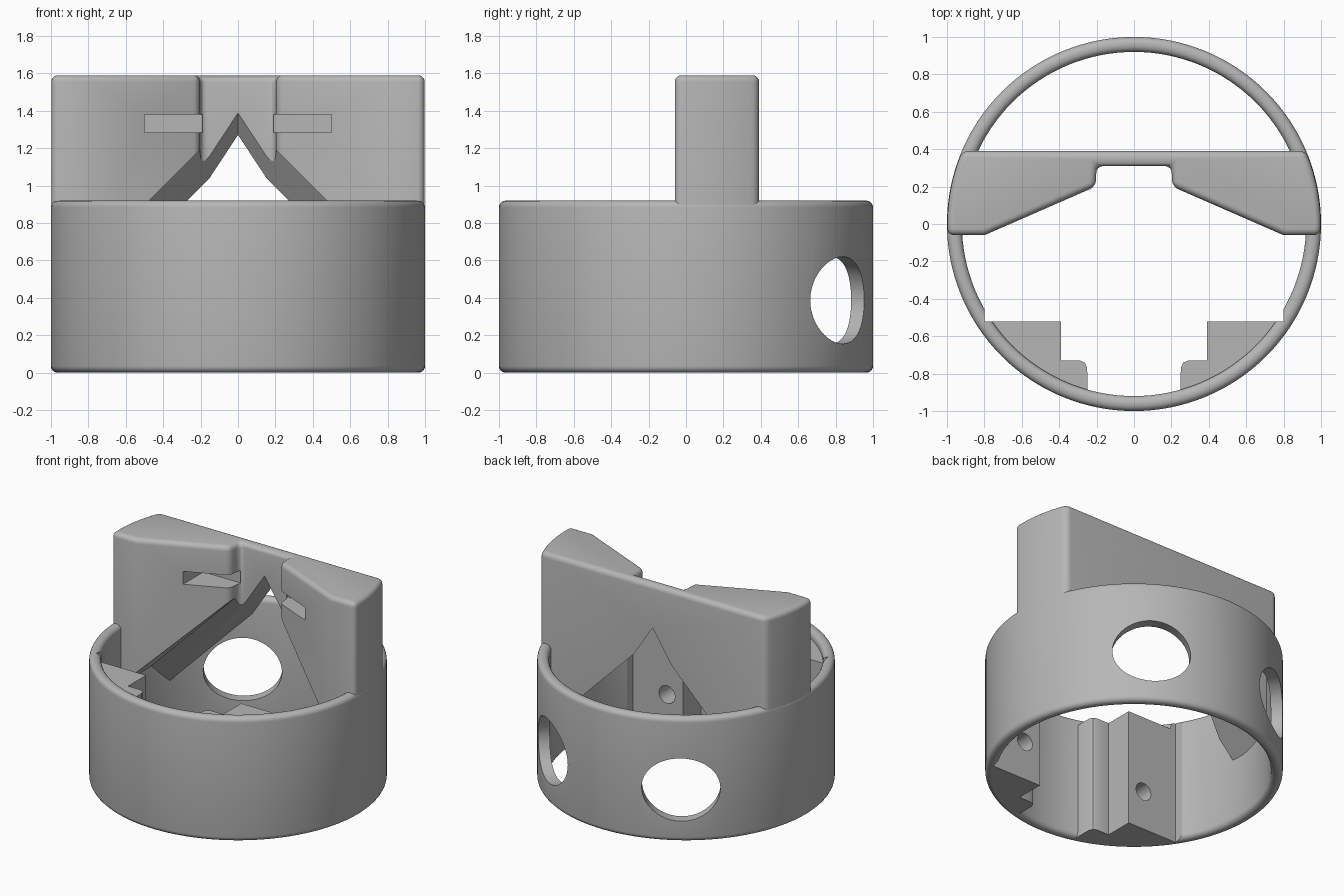
import bpy, bmesh, math
from math import cos, sin, asin, pi, radians

cube = bpy.data.objects.get("Cube")
if cube:
    bpy.data.objects.remove(cube, do_unlink=True)

grey = bpy.data.materials.new("plain_grey")
grey.use_nodes = True
grey.diffuse_color = (0.47, 0.47, 0.47, 1)
grey.node_tree.nodes["Principled BSDF"].inputs["Base Color"].default_value = grey.diffuse_color


def loft(name, rings, closed=False):
    """Skin equal-length loops of points; cap the ends unless closed."""
    bm = bmesh.new()
    loops = [[bm.verts.new(p) for p in ring] for ring in rings]
    pairs = list(zip(loops, loops[1:]))
    if closed:
        pairs.append((loops[-1], loops[0]))
    else:
        bm.faces.new(loops[0])
        bm.faces.new(loops[-1])
    n = len(loops[0])
    for a, b in pairs:
        for i in range(n):
            j = (i + 1) % n
            bm.faces.new((a[i], a[j], b[j], b[i]))
    bmesh.ops.recalc_face_normals(bm, faces=bm.faces)
    mesh = bpy.data.meshes.new(name)
    bm.to_mesh(mesh)
    bm.free()
    mesh.materials.append(grey)
    obj = bpy.data.objects.new(name, mesh)
    bpy.context.collection.objects.link(obj)
    return obj


def prism(name, outline, z0, z1):
    return loft(name, [[(x, y, z) for x, y in outline] for z in (z0, z1)])


def box(name, x0, x1, y0, y1, z0, z1):
    return prism(name, [(x0, y0), (x1, y0), (x1, y1), (x0, y1)], z0, z1)


def apply(obj, mod):
    bpy.context.view_layer.objects.active = obj
    bpy.ops.object.modifier_apply(modifier=mod.name)


def cut(obj, cutter):
    mod = obj.modifiers.new("cut", "BOOLEAN")
    mod.operation = "DIFFERENCE"
    mod.solver = "EXACT"
    mod.object = cutter
    apply(obj, mod)
    bpy.data.objects.remove(cutter, do_unlink=True)


def bevel(obj, width):
    mod = obj.modifiers.new("bevel", "BEVEL")
    mod.width = width
    mod.segments = 5
    mod.limit_method = "ANGLE"
    mod.angle_limit = radians(30)
    apply(obj, mod)


def smooth(obj):
    bpy.ops.object.select_all(action="DESELECT")
    obj.select_set(True)
    bpy.context.view_layer.objects.active = obj
    bpy.ops.object.shade_smooth_by_angle(angle=radians(28))


def arc(radius, a0, a1, n):
    return [(radius * cos(a0 + (a1 - a0) * i / n), radius * sin(a0 + (a1 - a0) * i / n))
            for i in range(n + 1)]


# Round collar with softened rims
SEG = 128
section = [(0.92, 0), (1, 0), (1, 0.92), (0.92, 0.92)]
collar = loft("collar", [[(r * cos(2 * pi * k / SEG), r * sin(2 * pi * k / SEG), z)
                          for r, z in section] for k in range(SEG)], closed=True)
bevel(collar, 0.036)

# Two oval windows in the back and a shallow relief beside the blocks
for angle in (radians(57), radians(123)):
    rings = []
    for r in (0.7, 1.2):
        rings.append([(r * cos(angle) - w * sin(angle), r * sin(angle) + w * cos(angle), z)
                      for w, z in ((0.265 * cos(t), 0.387 + 0.233 * sin(t))
                                   for t in (2 * pi * k / 48 for k in range(48)))])
    cut(collar, loft("window_cutter", rings))
cut(collar, box("relief_cutter", -0.8, 0.8, -0.52, 0, -0.1, 1.1))
smooth(collar)

# Upright wall: thin centre plate and two tapering wings
half = [(0.2, 0.31), (0.205, 0.2), (0.8, -0.06)] + arc(0.998, asin(-0.06), asin(0.392), 8)
wall = prism("upright_wall", half + [(-x, y) for x, y in reversed(half)], 0.05, 1.59)
bevel(wall, 0.035)

# Gabled opening underneath, chamfered towards the back
stations = []
for y, lift in ((-0.4, 0.205), (0.25, 0.205), (0.392, 0), (0.45, -0.084)):
    right = [(1.1, -0.3), (1.1, 0.09 + lift), (0.155, 1.035 + lift)]
    profile = right + [(0, 1.27 + lift)] + [(-x, z) for x, z in reversed(right)]
    stations.append([(x, y, z) for x, z in profile])
cut(wall, loft("opening_cutter", stations))

# Horizontal slots in the wings
for s in (-1, 1):
    x0, x1 = sorted((s * 0.19, s * 0.5))
    cut(wall, box("slot_cutter", x0, x1, -0.2, 0.309, 1.285, 1.38))
smooth(wall)

# Stepped front blocks, each with a blind round hole
for s, side in ((-1, "right"), (1, "left")):
    step = [(0.8, -0.52), (0.39, -0.52), (0.39, -0.73), (0.29, -0.73),
            (0.262, -0.742), (0.25, -0.77)]
    rim = arc(0.952, -asin(0.965), -asin(0.55), 10)
    block = prism(side + "_front_block", [(s * x, y) for x, y in step + rim], 0, 0.865)
    hole = [[(s * 0.52 + 0.065 * cos(t), y, 0.29 + 0.065 * sin(t))
             for t in (2 * pi * k / 32 for k in range(32))] for y in (-0.74, -0.4)]
    cut(block, loft("hole_cutter", hole))
    smooth(block)
